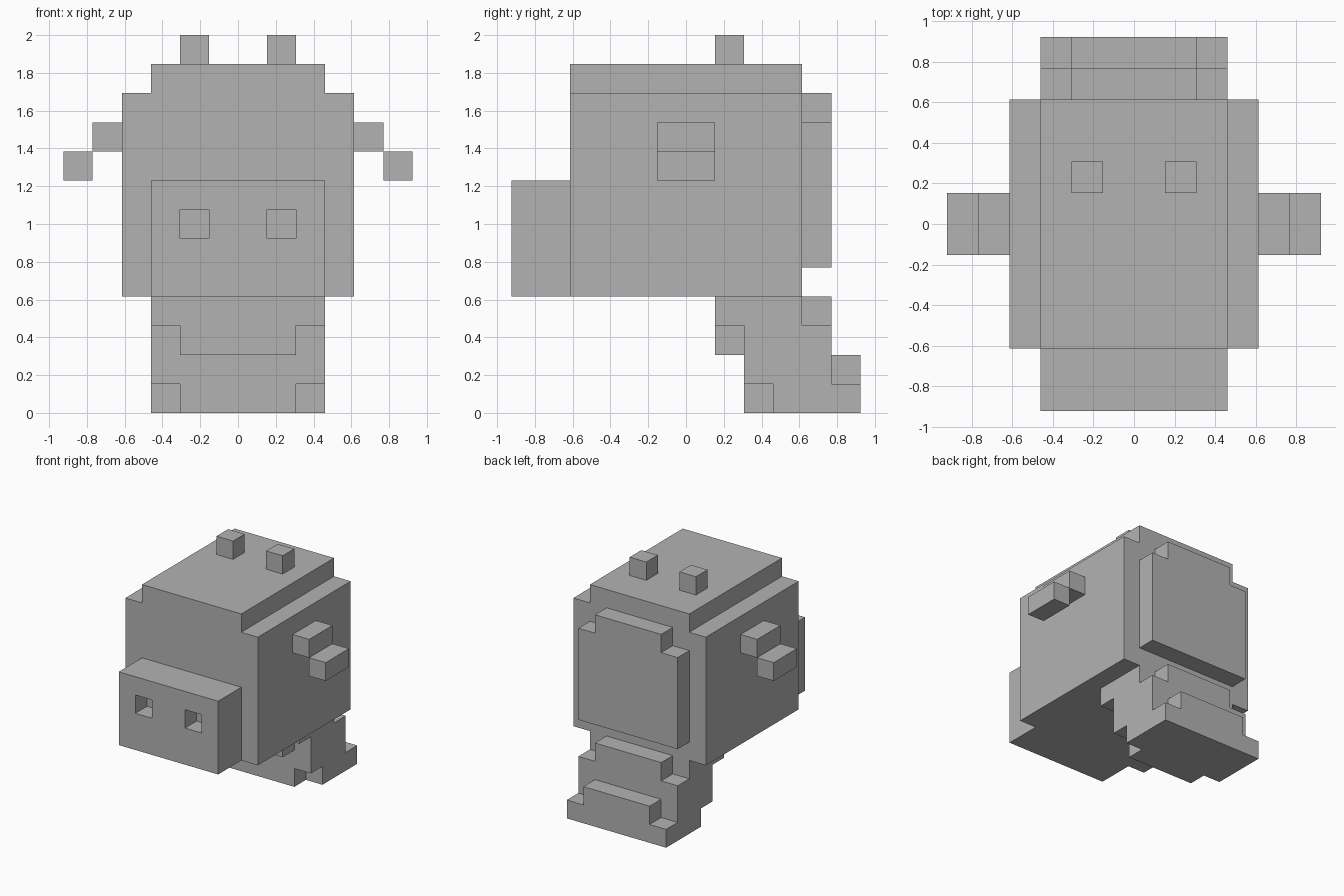
import bpy
import bmesh
from mathutils import Vector

U = 2 / 13  # one block

cube = bpy.data.objects.get("Cube")
if cube:
    bpy.data.objects.remove(cube, do_unlink=True)

grey = bpy.data.materials.new("plain grey")
grey.use_nodes = True
colour = (0.45, 0.45, 0.45, 1)
grey.diffuse_color = colour
grey.node_tree.nodes["Principled BSDF"].inputs["Base Color"].default_value = colour


def prism(name, outline, start, end, axis):
    """Extrude an outline of block coordinates, (x, z) along y or (y, z) along x."""
    def place(a, b, depth):
        return Vector((a, depth, b) if axis == "y" else (depth, a, b)) * U
    bm = bmesh.new()
    face = bm.faces.new([bm.verts.new(place(a, b, start)) for a, b in outline])
    grown = bmesh.ops.extrude_face_region(bm, geom=[face])["geom"]
    moved = [v for v in grown if isinstance(v, bmesh.types.BMVert)]
    bmesh.ops.translate(bm, verts=moved, vec=place(0, 0, end - start))
    bmesh.ops.recalc_face_normals(bm, faces=bm.faces)
    mesh = bpy.data.meshes.new(name)
    bm.to_mesh(mesh)
    bm.free()
    mesh.materials.append(grey)
    obj = bpy.data.objects.new(name, mesh)
    bpy.context.collection.objects.link(obj)
    return obj


def box(name, x, y, z):
    return prism(name, [(x[0], z[0]), (x[1], z[0]), (x[1], z[1]), (x[0], z[1])], *y, "y")


def mirrored(half):
    return half + [(-x, z) for x, z in reversed(half)]


# Head with stepped crown, and the raised plate on its back
prism("head", mirrored([(4, 4), (4, 11), (3, 11), (3, 12)]), -4, 4, "y")
prism("back_plate", mirrored([(3, 5), (3, 10), (2, 10), (2, 11)]), 4, 5, "y")

# Snout
snout = box("snout", (-3, 3), (-6, -4), (4, 8))

# Neck core stepping back down to the foot
prism("neck_core", [(1, 2), (2, 2), (2, 0), (6, 0), (6, 2), (5, 2), (5, 4), (1, 4)],
      -2, 2, "x")
flank = [(1, 3), (2, 3), (2, 1), (3, 1), (3, 0), (6, 0),
         (6, 1), (5, 1), (5, 3), (4, 3), (4, 4), (1, 4)]

# Paired parts
for side, s in (("left", 1), ("right", -1)):
    def span(a, b):
        return sorted((s * a, s * b))

    prism(side + "_neck_flank", flank, *span(2, 3), "x")
    box(side + "_horn", span(1, 2), (1, 2), (12, 13))
    box(side + "_ear_base", span(4, 5), (-1, 1), (9, 10))
    box(side + "_ear_tip", span(5, 6), (-1, 1), (8, 9))

    # Nostril, cut one block deep
    cutter = box(side + "_nostril_cutter", span(1, 2), (-6.5, -5), (6, 7))
    cutter.hide_render = True
    cutter.display_type = "WIRE"
    cut = snout.modifiers.new(side + "_nostril", "BOOLEAN")
    cut.operation = "DIFFERENCE"
    cut.solver = "EXACT"
    cut.object = cutter
    cutter.hide_set(True)
